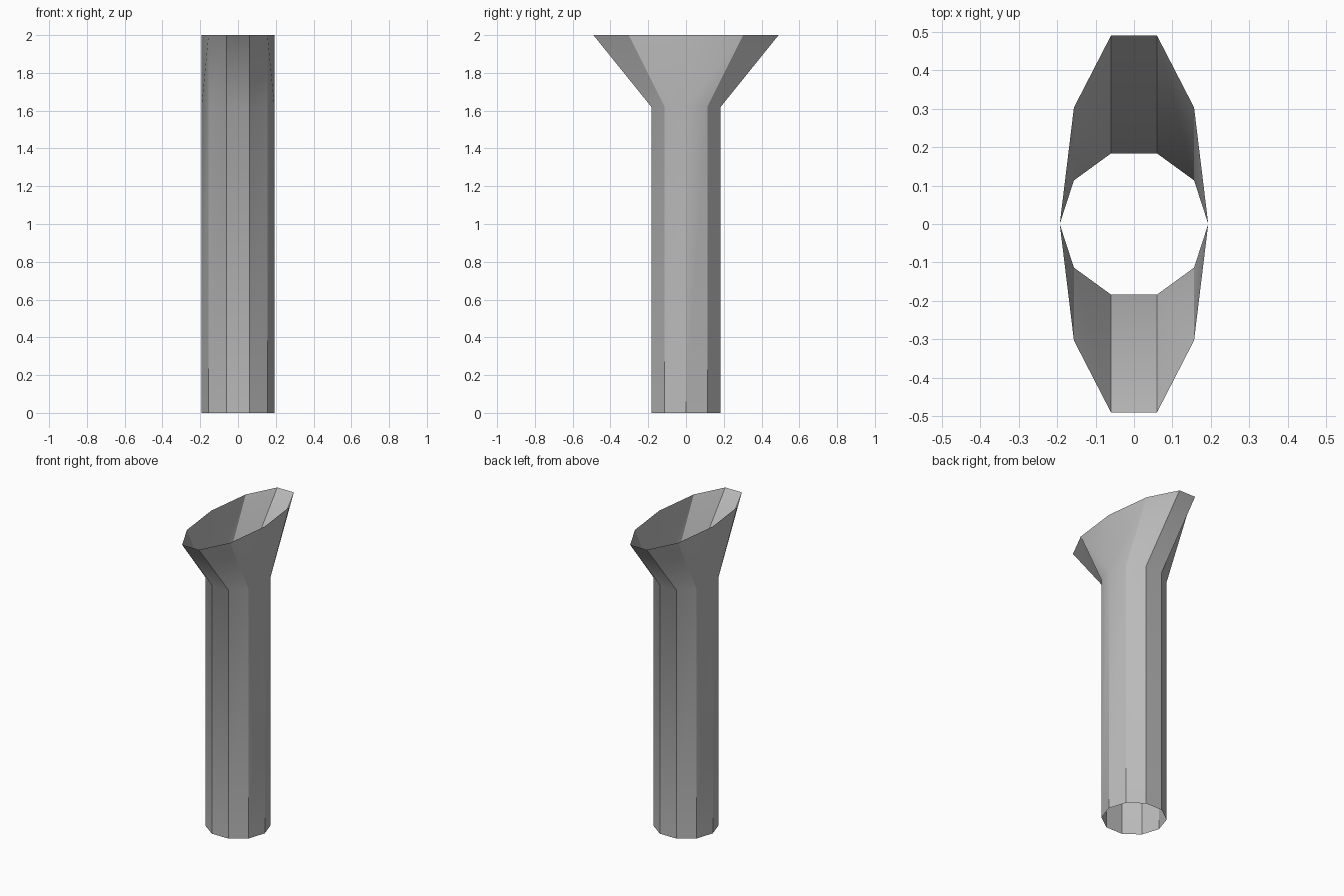
import bpy, bmesh
from math import cos, sin, tau

cube = bpy.data.objects.get("Cube")
if cube:
    bpy.data.objects.remove(cube)

SIDES = 10
RADIUS = 0.193
FLARE = 2.67      # widening of the mouth along y
KINK = 1.62       # height where the pipe starts to flare
TOP = 2.0

grey = bpy.data.materials.new("plain_grey")
grey.use_nodes = True
colour = (0.5, 0.5, 0.5, 1)
grey.diffuse_color = colour
grey.node_tree.nodes["Principled BSDF"].inputs["Base Color"].default_value = colour

bm = bmesh.new()


def ring(z, y_scale):
    return [bm.verts.new((RADIUS * cos(tau * i / SIDES),
                          RADIUS * sin(tau * i / SIDES) * y_scale, z))
            for i in range(SIDES)]


# Open ten-sided pipe with a mouth that widens front and back only
base, neck, rim = ring(0, 1), ring(KINK, 1), ring(TOP, FLARE)
side_points = (0, SIDES // 2)
for i in range(SIDES):
    j = (i + 1) % SIDES
    bm.faces.new((base[i], base[j], neck[j], neck[i]))
    # The twisted side panels fold from the side corner of the neck
    if i in side_points:
        bm.faces.new((neck[i], neck[j], rim[j]))
        bm.faces.new((neck[i], rim[j], rim[i]))
    elif j in side_points:
        bm.faces.new((neck[i], neck[j], rim[i]))
        bm.faces.new((neck[j], rim[j], rim[i]))
    else:
        bm.faces.new((neck[i], neck[j], rim[j], rim[i]))

# Lengthwise edges stay crisp, the bend at the neck is soft
for face in bm.faces:
    face.smooth = True
for i in range(SIDES):
    bm.edges.get((base[i], neck[i])).smooth = False
    if i not in side_points:
        bm.edges.get((neck[i], rim[i])).smooth = False

mesh = bpy.data.meshes.new("flared_pipe")
bm.to_mesh(mesh)
bm.free()
mesh.materials.append(grey)
pipe = bpy.data.objects.new("flared_pipe", mesh)
bpy.context.scene.collection.objects.link(pipe)
